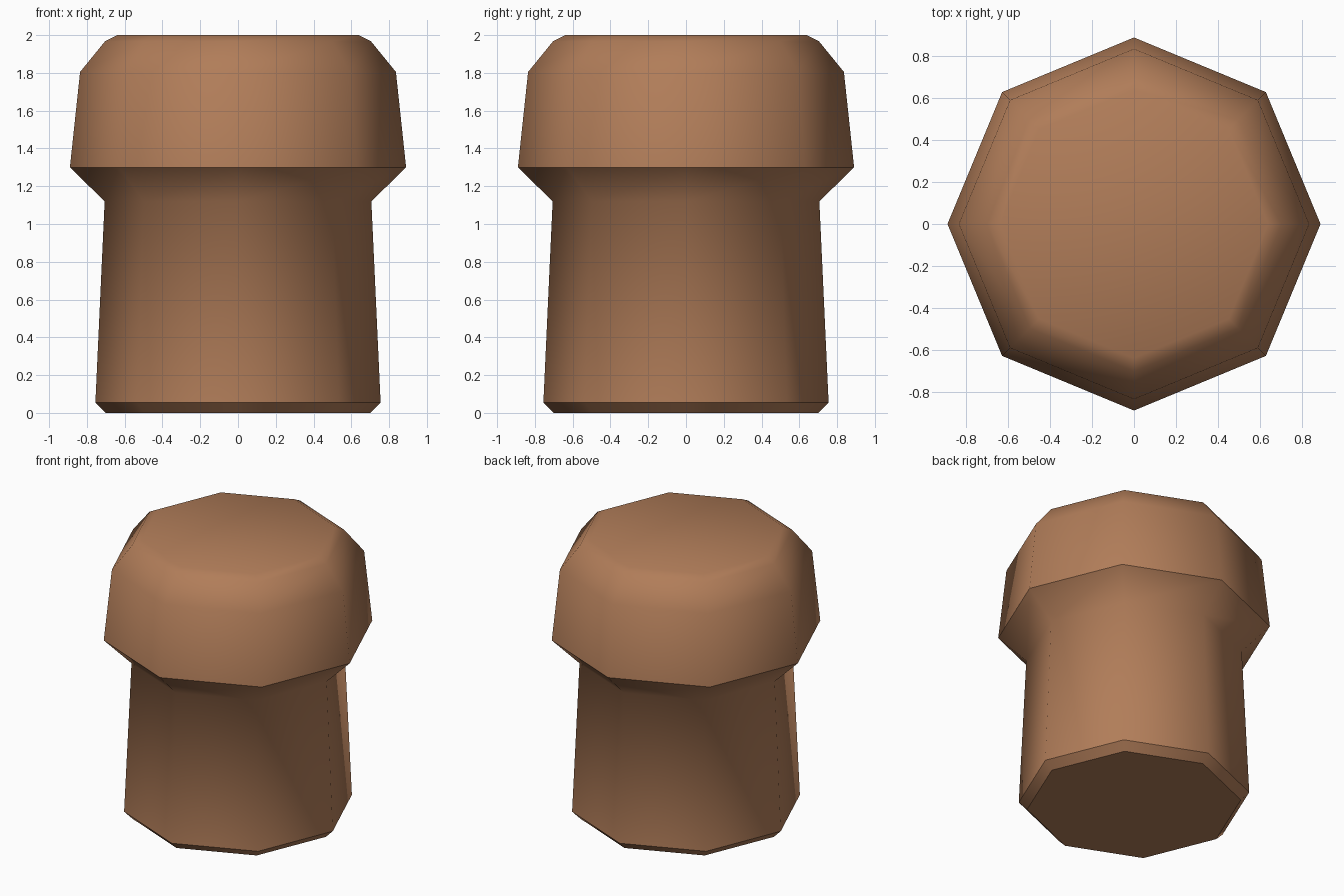
import bpy, bmesh, math

if "Cube" in bpy.data.objects:
    bpy.data.objects.remove(bpy.data.objects["Cube"])

SIDES = 8
# profile: radius, height, hard crease around this ring
PROFILE = [(0.70, 0.0, True), (0.755, 0.055, True), (0.706, 1.12, False),
           (0.89, 1.30, True), (0.836, 1.805, False), (0.704, 1.967, False),
           (0.64, 2.0, False)]

mat = bpy.data.materials.new("cork brown")
mat.diffuse_color = (0.44, 0.205, 0.10, 1)
mat.use_nodes = True
mat.node_tree.nodes["Principled BSDF"].inputs["Base Color"].default_value = mat.diffuse_color

# stopper: eight-sided stacked rings, capped at both ends
bm = bmesh.new()
rings = []
for r, z, _ in PROFILE:
    rings.append([bm.verts.new((r * math.cos(2 * math.pi * i / SIDES),
                                r * math.sin(2 * math.pi * i / SIDES), z))
                  for i in range(SIDES)])
for a, b in zip(rings, rings[1:]):
    for i in range(SIDES):
        j = (i + 1) % SIDES
        bm.faces.new((a[i], a[j], b[j], b[i]))
bm.faces.new(rings[0][::-1])
bm.faces.new(rings[-1])

# smooth shading with hard creases at the base, foot bevel and head rim
for f in bm.faces:
    f.smooth = True
for ring, (_, _, hard) in zip(rings, PROFILE):
    if hard:
        for i in range(SIDES):
            bm.edges.get((ring[i], ring[(i + 1) % SIDES])).smooth = False

mesh = bpy.data.meshes.new("cork_stopper")
bm.to_mesh(mesh)
bm.free()
mesh.materials.append(mat)
obj = bpy.data.objects.new("cork_stopper", mesh)
bpy.context.collection.objects.link(obj)
